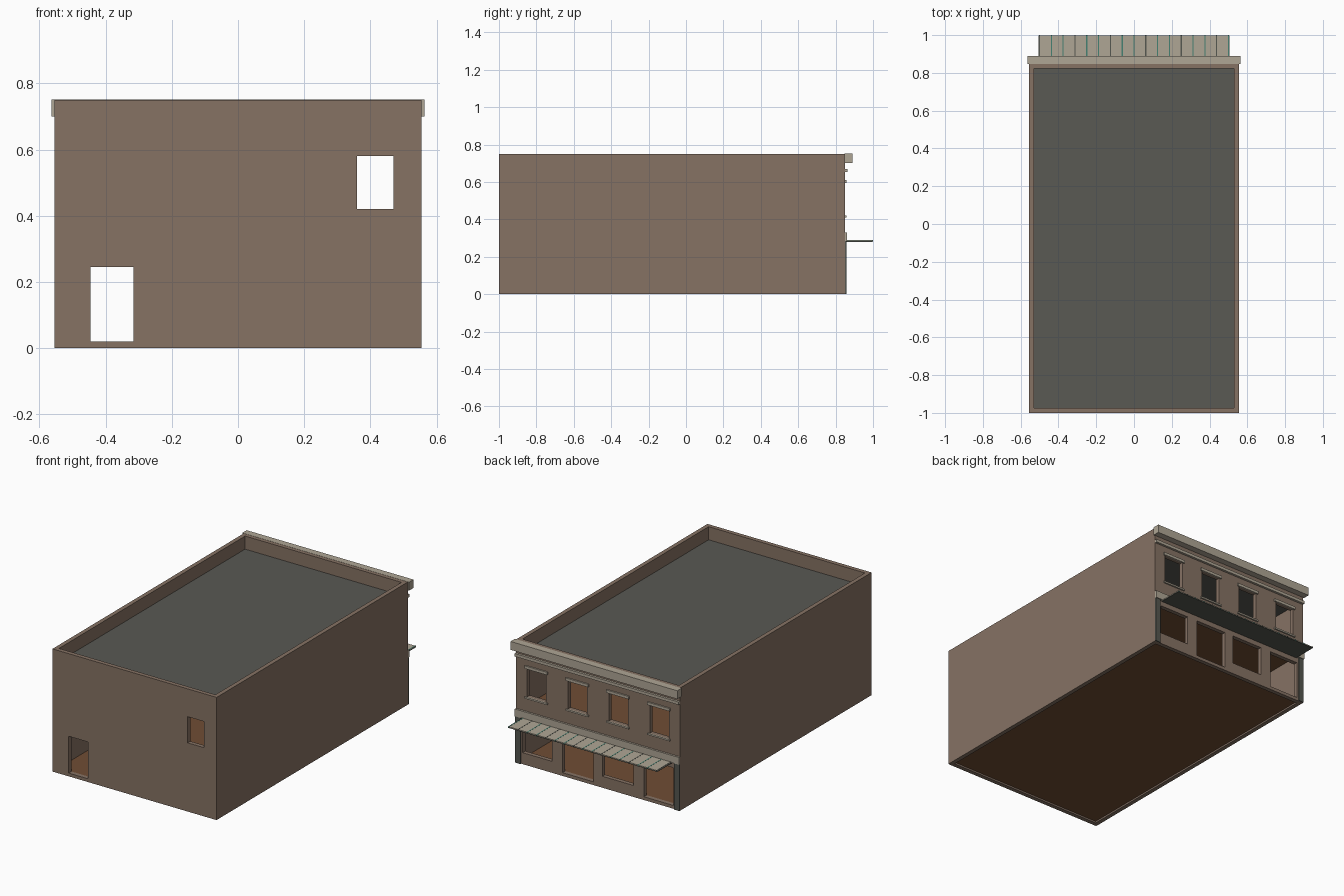
import bpy, bmesh

cube = bpy.data.objects.get("Cube")
if cube:
    bpy.data.objects.remove(cube, do_unlink=True)


def material(name, rgb):
    m = bpy.data.materials.new(name)
    m.use_nodes = True
    m.diffuse_color = (*rgb, 1)
    bsdf = m.node_tree.nodes["Principled BSDF"]
    bsdf.inputs["Base Color"].default_value = (*rgb, 1)
    bsdf.inputs["Roughness"].default_value = 0.9
    return m


BRICK = material("brick brown", (0.24, 0.17, 0.127))
STONE = material("pale stone", (0.43, 0.38, 0.30))
ROOF = material("roof grey", (0.10, 0.10, 0.088))
FLOOR = material("floor brown", (0.16, 0.073, 0.034))
IRON = material("iron grey", (0.09, 0.095, 0.08))
TEAL = material("awning teal", (0.06, 0.22, 0.17))


def finish(name, bm, mat):
    mesh = bpy.data.meshes.new(name)
    bm.to_mesh(mesh)
    bm.free()
    mesh.materials.append(mat)
    obj = bpy.data.objects.new(name, mesh)
    bpy.context.scene.collection.objects.link(obj)
    return obj


def box(name, x, y, z, mat):
    """Box from (low, high) pairs along each axis."""
    bm = bmesh.new()
    bmesh.ops.create_cube(bm, size=1)
    for v in bm.verts:
        v.co = [pair[0] if c < 0 else pair[1] for c, pair in zip(v.co, (x, y, z))]
    return finish(name, bm, mat)


def pierced_wall(name, y, thickness, holes):
    """Full-width wall centred on y, with (x0, x1, z0, z1) openings."""
    xs = sorted({-HALF, HALF, *(v for h in holes for v in h[:2])})
    zs = sorted({0, TOP, *(v for h in holes for v in h[2:])})
    bm = bmesh.new()
    for x0, x1 in zip(xs, xs[1:]):
        for z0, z1 in zip(zs, zs[1:]):
            cx, cz = (x0 + x1) / 2, (z0 + z1) / 2
            if any(a < cx < b and c < cz < d for a, b, c, d in holes):
                continue
            corners = [(x0, z0), (x1, z0), (x1, z1), (x0, z1)]
            bm.faces.new([bm.verts.new((px, y, pz)) for px, pz in corners])
    bmesh.ops.remove_doubles(bm, verts=bm.verts, dist=0.0001)
    obj = finish(name, bm, BRICK)
    solid = obj.modifiers.new("thickness", "SOLIDIFY")
    solid.thickness = thickness
    solid.offset = 0
    return obj


HALF, TOP, FACADE, WALL = 0.555, 0.75, 0.85, 0.026
INNER = HALF - WALL
ROOM_Y = (-1 + WALL, FACADE - WALL)

# Brick shell
window_centres = [-0.415, -0.138, 0.138, 0.415]
upper = [(c - 0.064, c + 0.064, 0.42, 0.595) for c in window_centres]
shop = [(0.31, 0.51, 0.07, 0.25), (0.03, 0.24, 0.02, 0.25),
        (-0.24, -0.03, 0.07, 0.25), (-0.51, -0.31, 0.02, 0.25)]
pierced_wall("street_wall", FACADE - WALL / 2, WALL, upper + shop)
pierced_wall("rear_wall", -1 + WALL / 2, WALL,
             [(-0.445, -0.315, 0.02, 0.245), (0.36, 0.47, 0.42, 0.58)])
for side, name in ((1, "left_wall"), (-1, "right_wall")):
    box(name, sorted((side * INNER, side * HALF)), ROOM_Y, (0, TOP), BRICK)

# Floors and sunken roof
room_x = (-INNER, INNER)
box("ground_floor", room_x, ROOM_Y, (0.01, 0.02), FLOOR)
box("upper_floor", room_x, ROOM_Y, (0.31, 0.33), FLOOR)
box("roof_deck", room_x, ROOM_Y, (0.655, 0.67), ROOF)

# Cornice and string courses
box("cornice", (-0.564, 0.564), (FACADE - 0.002, 0.89), (0.70, TOP + 0.001), STONE)
box("string_course", (-HALF, HALF), (FACADE, 0.864), (0.652, 0.67), STONE)
box("shop_frieze", (-HALF, HALF), (FACADE, 0.862), (0.285, 0.33), STONE)

# Window heads and sills
for i, c in enumerate(window_centres):
    span = (c - 0.076, c + 0.076)
    box(f"window_head_{i + 1}", span, (FACADE, 0.859), (0.593, 0.61), STONE)
    box(f"window_sill_{i + 1}", span, (FACADE, 0.859), (0.41, 0.42), STONE)

# Shopfront end posts
for side, name in ((1, "left"), (-1, "right")):
    box(f"{name}_shop_post", sorted((side * 0.52, side * HALF)),
        (FACADE, 0.857), (0, 0.285), IRON)

# Flat awning with dark soffit and striped ribs
box("awning_top", (-0.505, 0.505), (FACADE, 0.998), (0.284, 0.288), STONE)
box("awning_soffit", (-0.505, 0.505), (FACADE, 0.998), (0.28, 0.284), IRON)
for i in range(17):
    x = -0.5 + i * 0.0625
    box(f"awning_rib_{i + 1}", (x - 0.003, x + 0.003), (0.86, 1.0),
        (0.2805, 0.2886), IRON if i % 3 == 0 else TEAL)
